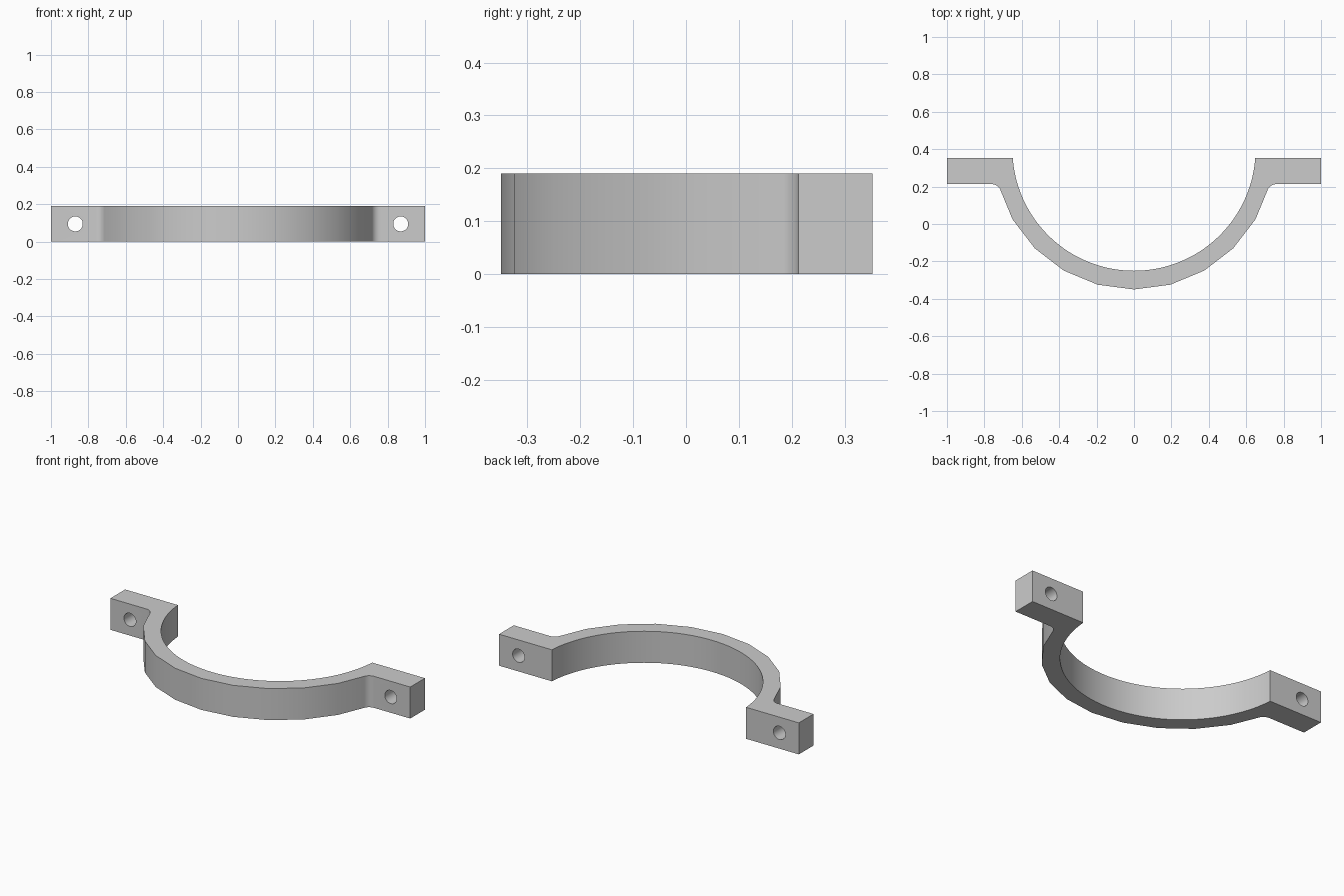
import bpy, bmesh
from math import sin, cos, tan, radians, pi, asin, hypot

cube = bpy.data.objects.get("Cube")
if cube:
    bpy.data.objects.remove(cube, do_unlink=True)

HEIGHT = 0.19
CENTRE_Y = 0.40
INNER_R, OUTER_R = 0.65, 0.75
BACK_Y, TAB_Y = 0.353, 0.213
HOLE_X, HOLE_R = 0.87, 0.04
FILLET_R = 0.048

grey = bpy.data.materials.new("light grey")
grey.use_nodes = True
colour = (0.6, 0.6, 0.6, 1)
grey.diffuse_color = colour
grey.node_tree.nodes["Principled BSDF"].inputs["Base Color"].default_value = colour


def on_circle(radius, angle):
    return radius * sin(angle), CENTRE_Y - radius * cos(angle)


# Outer edge of the right half: coarse 15 degree facets from the middle outwards
step = radians(15)
half = [on_circle(OUTER_R, i * step) for i in range(5)]

# Fillet between the last facet and the bolt tab
ax, ay = half[-1]
bx, by = on_circle(OUTER_R, 5 * step)
slope = (bx - ax) / (by - ay)
corner_x = ax + (TAB_Y - ay) * slope
turn = radians(67.5)
fx, fy = corner_x + FILLET_R * tan(turn / 2), TAB_Y - FILLET_R
for i in range(9):
    a = pi / 2 + turn * (1 - i / 8)
    half.append((fx + FILLET_R * cos(a), fy + FILLET_R * sin(a)))

# Bolt tab, then the fine inner arc back to the middle
half += [(1, TAB_Y), (1, BACK_Y)]
end = pi / 2 - asin((CENTRE_Y - BACK_Y) / INNER_R)
half += [on_circle(INNER_R, end * (1 - i / 32)) for i in range(33)]

# Mirror the half profile and extrude it into the clamp
outline = half + [(-x, y) for x, y in reversed(half[1:-1])]
bm = bmesh.new()
base = bm.faces.new([bm.verts.new((x, y, 0)) for x, y in outline])
top = bmesh.ops.extrude_face_region(bm, geom=[base])["geom"]
bmesh.ops.translate(bm, vec=(0, 0, HEIGHT),
                    verts=[v for v in top if isinstance(v, bmesh.types.BMVert)])
bmesh.ops.recalc_face_normals(bm, faces=bm.faces)
mesh = bpy.data.meshes.new("clamp_half")
bm.to_mesh(mesh)
bm.free()
clamp = bpy.data.objects.new("clamp_half", mesh)
bpy.context.collection.objects.link(clamp)
mesh.materials.append(grey)

# Bolt holes through both tabs
bpy.context.view_layer.objects.active = clamp
for side in (-1, 1):
    bpy.ops.mesh.primitive_cylinder_add(
        vertices=32, radius=HOLE_R, depth=0.5,
        location=(side * HOLE_X, (BACK_Y + TAB_Y) / 2, HEIGHT / 2),
        rotation=(pi / 2, 0, 0))
    cutter = bpy.context.object
    cutter.name = "hole_cutter"
    cutter.hide_render = True
    cutter.data.materials.append(grey)
    cut = clamp.modifiers.new("bolt_hole", "BOOLEAN")
    cut.operation = "DIFFERENCE"
    cut.solver = "EXACT"
    cut.object = cutter
    bpy.context.view_layer.objects.active = clamp
    bpy.ops.object.modifier_apply(modifier=cut.name)
    bpy.data.objects.remove(cutter, do_unlink=True)

# Smooth curved walls, crisp edges
bpy.ops.object.select_all(action="DESELECT")
clamp.select_set(True)
bpy.context.view_layer.objects.active = clamp
bpy.ops.object.shade_smooth_by_angle(angle=radians(30))
